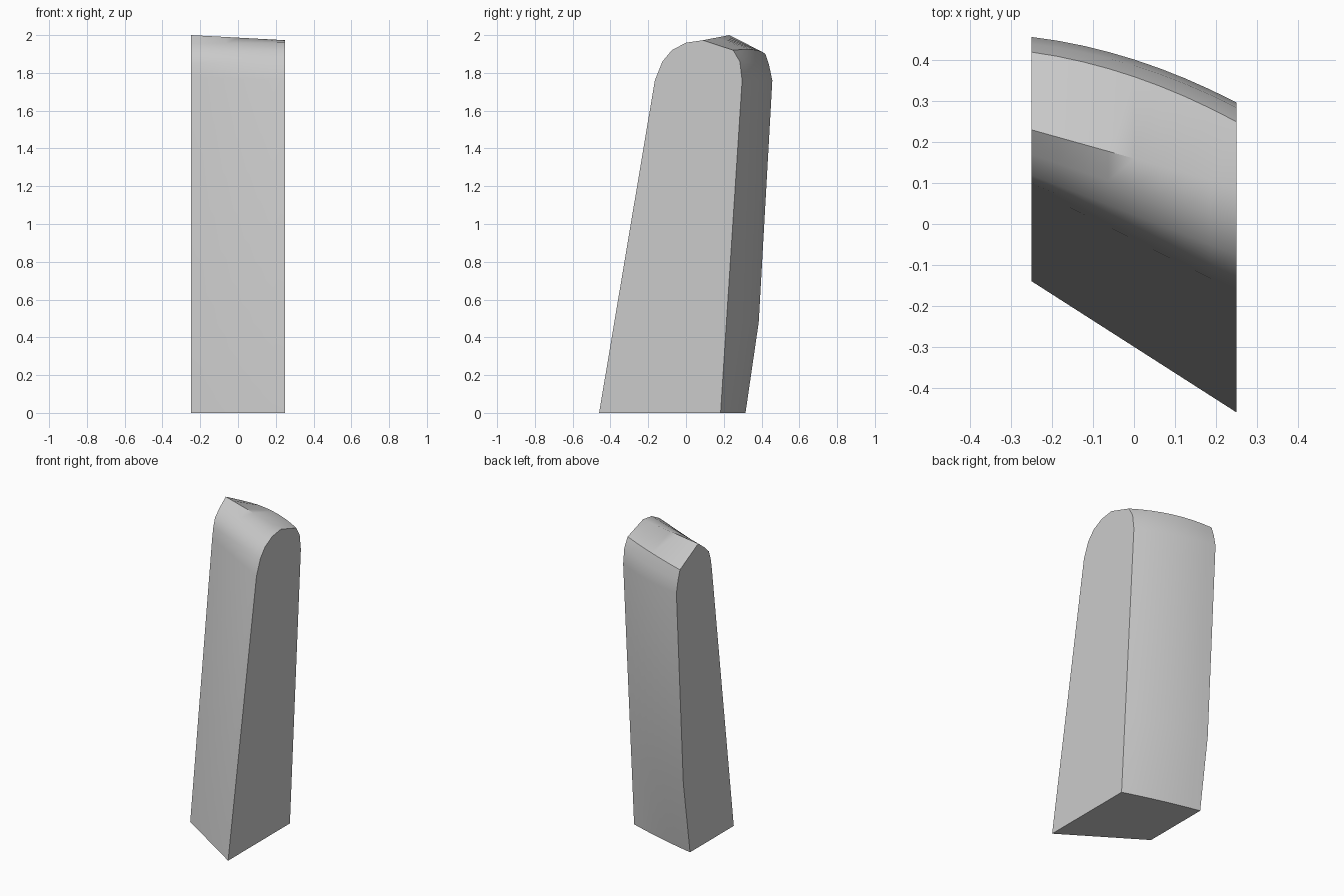
import bpy, bmesh

cube = bpy.data.objects.get("Cube")
if cube:
    bpy.data.objects.remove(cube, do_unlink=True)

grey = bpy.data.materials.new("plain_grey")
grey.use_nodes = True
colour = (0.6, 0.6, 0.6, 1)
grey.diffuse_color = colour
grey.node_tree.nodes["Principled BSDF"].inputs["Base Color"].default_value = colour

# Side profiles as (y, z), from the front foot over the crown to the back foot
left_profile = [(-.46, 0), (-.165, 1.76), (-.125, 1.86), (-.075, 1.92), (0, 1.96), (.09, 1.973),
                (.25, 1.92), (.285, 1.86), (.297, 1.76), (.214, .48), (.183, 0)]
right_profile = [(-.14, 0), (.088, 1.78), (.1, 1.85), (.119, 1.907), (.17, 1.955), (.23, 2),
                 (.42, 1.9), (.44, 1.84), (.457, 1.76), (.385, .48), (.315, 0)]
HALF_WIDTH, STEPS, BACK_START = .25, 8, 6

bm = bmesh.new()
rings = []
for step in range(STEPS + 1):
    t = step / STEPS
    bow = .1 * t * (1 - t)
    ring = []
    for i, ((y0, z0), (y1, z1)) in enumerate(zip(right_profile, left_profile)):
        y, z = y0 + (y1 - y0) * t, z0 + (z1 - z0) * t
        # The back and rear shoulder bulge gently across the width
        if i >= BACK_START:
            y += bow * (1 if z > 0 else .3)
        if i == BACK_START:
            z += bow / 2
        ring.append(bm.verts.new((HALF_WIDTH * (2 * t - 1), y, z)))
    rings.append(ring)

# Skin between neighbouring profiles, including the flat foot
count = len(left_profile)
for a, b in zip(rings, rings[1:]):
    for i in range(count):
        j = (i + 1) % count
        bm.faces.new((a[i], a[j], b[j], b[i]))

# Flat side caps
bm.faces.new(rings[0])
bm.faces.new(rings[-1])
bmesh.ops.recalc_face_normals(bm, faces=bm.faces)

mesh = bpy.data.meshes.new("leaning_block")
bm.to_mesh(mesh)
bm.free()
mesh.materials.append(grey)
block = bpy.data.objects.new("leaning_block", mesh)
bpy.context.collection.objects.link(block)

# Smooth the rounded skin while keeping the cap edges crisp
bpy.context.view_layer.objects.active = block
block.select_set(True)
bpy.ops.object.shade_smooth_by_angle(angle=.7)
